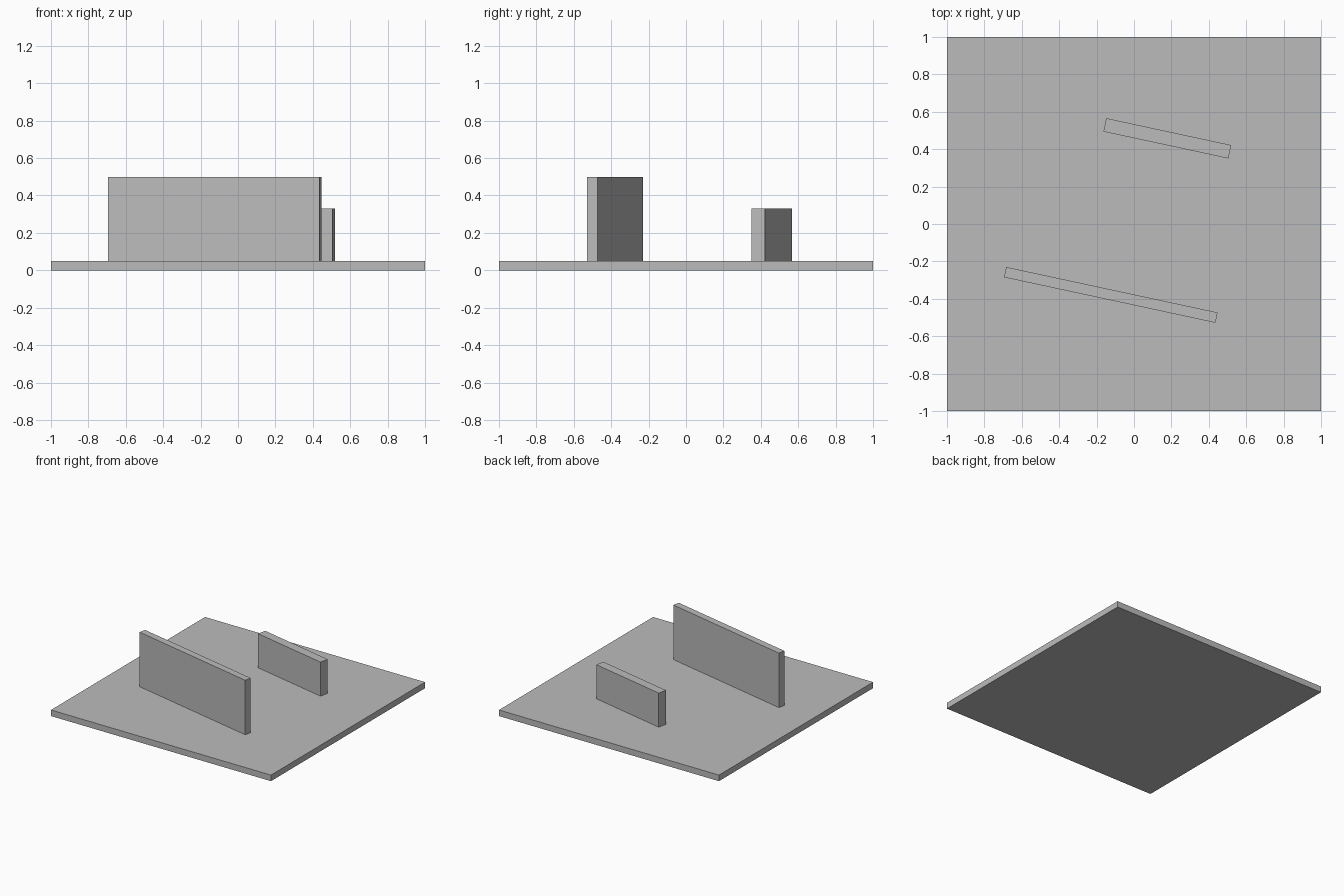
import bpy
from math import radians

cube = bpy.data.objects.get("Cube")
if cube:
    bpy.data.objects.remove(cube, do_unlink=True)

# Single plain grey
grey = bpy.data.materials.new("plain_grey")
grey.use_nodes = True
colour = (0.5, 0.5, 0.5, 1)
grey.diffuse_color = colour
grey.node_tree.nodes["Principled BSDF"].inputs["Base Color"].default_value = colour


def block(name, x, y, bottom, size, turn=0):
    """Add a box standing on the given height, turned about z."""
    bpy.ops.mesh.primitive_cube_add(
        size=1, location=(x, y, bottom + size[2] / 2), rotation=(0, 0, radians(turn)))
    obj = bpy.context.object
    obj.name = name
    obj.scale = size
    bpy.ops.object.transform_apply(location=False, rotation=False, scale=True)
    obj.data.materials.append(grey)


BASE = 0.05
TURN = -12.15

# Ground slab and the two parallel upright walls
block("base_slab", 0, 0, 0, (2, 2, BASE))
block("long_wall", -0.124, -0.379, BASE, (1.156, 0.056, 0.448), TURN)
block("short_wall", 0.178, 0.458, BASE, (0.683, 0.073, 0.28), TURN)
